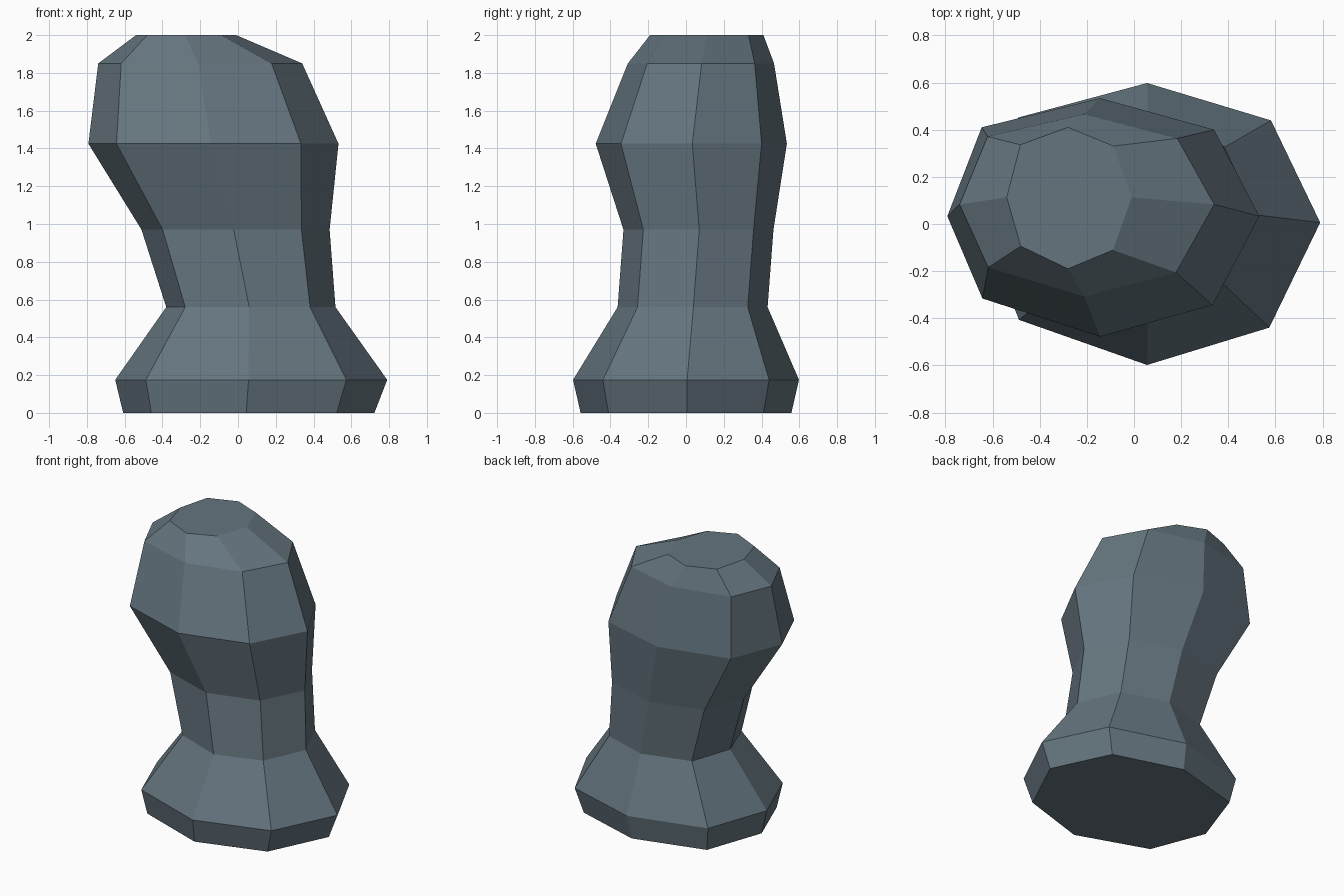
import bpy, bmesh

if "Cube" in bpy.data.objects:
    bpy.data.objects.remove(bpy.data.objects["Cube"])

# One slightly irregular eight-sided outline shared by every level
OUTLINE = [(1, 0.01), (0.71, 0.735), (-0.02, 1), (-0.78, 0.755),
           (-1, 0.01), (-0.775, -0.68), (-0.02, -1), (0.70, -0.735)]

# Levels: height, centre x, centre y, half width, half depth
LEVELS = [
    (0.00, 0.057, 0.000, 0.665, 0.558),
    (0.175, 0.070, 0.000, 0.720, 0.598),
    (0.56, 0.068, 0.035, 0.448, 0.397),
    (0.97, -0.013, 0.066, 0.498, 0.397),
    (1.425, -0.130, 0.028, 0.662, 0.506),
    (1.85, -0.200, 0.079, 0.540, 0.387),
    (2.00, -0.275, 0.110, 0.265, 0.300),
]

stone = bpy.data.materials.new("slate grey stone")
stone.diffuse_color = (0.13, 0.178, 0.212, 1)
stone.use_nodes = True
stone.node_tree.nodes["Principled BSDF"].inputs["Base Color"].default_value = stone.diffuse_color

# Leaning stone pillar: skin the levels together and cap both ends
bm = bmesh.new()
rings = [[bm.verts.new((cx + rx * u, cy + ry * v, z)) for u, v in OUTLINE]
         for z, cx, cy, rx, ry in LEVELS]
n = len(OUTLINE)
for low, high in zip(rings, rings[1:]):
    for i in range(n):
        j = (i + 1) % n
        bm.faces.new((low[i], low[j], high[j], high[i]))
bm.faces.new(rings[0][::-1])
bm.faces.new(rings[-1])
bmesh.ops.recalc_face_normals(bm, faces=bm.faces)

mesh = bpy.data.meshes.new("rock_pillar")
bm.to_mesh(mesh)
bm.free()
mesh.materials.append(stone)
bpy.context.collection.objects.link(bpy.data.objects.new("rock_pillar", mesh))
